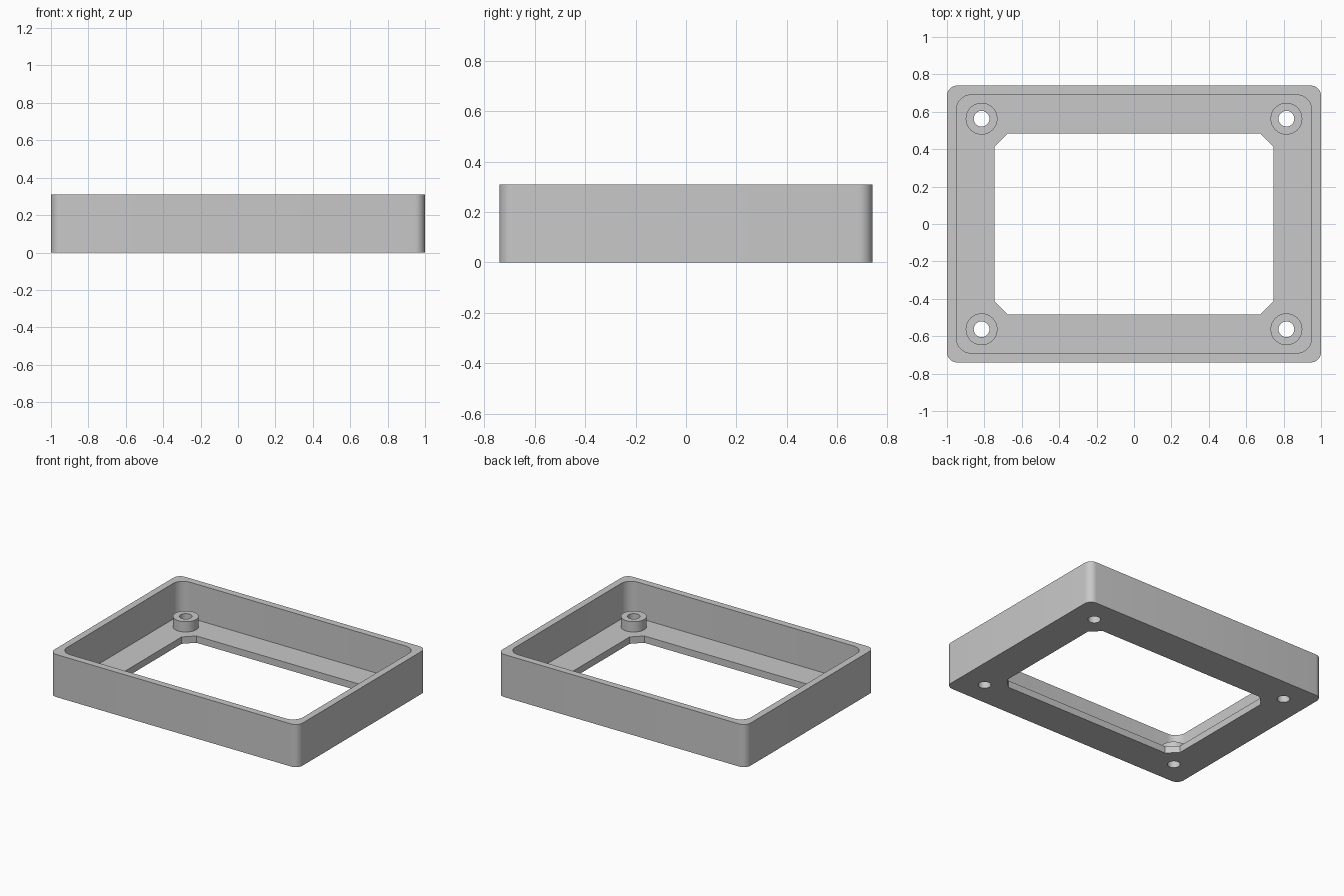
import bpy, bmesh
from math import cos, sin, pi, radians

if "Cube" in bpy.data.objects:
    bpy.data.objects.remove(bpy.data.objects["Cube"])

HEIGHT, FLOOR, BOSS_TOP = 0.31, 0.05, 0.125
SIGNS = [(1, 1), (-1, 1), (-1, -1), (1, -1)]
HOLES = [(sx * 0.815, sy * 0.563) for sx, sy in SIGNS]


def rounded_rect(hx, hy, r, steps=8):
    pts = []
    for k, (sx, sy) in enumerate(SIGNS):
        for i in range(steps + 1):
            a = (k + i / steps) * pi / 2
            pts.append((sx * (hx - r) + r * cos(a), sy * (hy - r) + r * sin(a)))
    return pts


def circle(centre, r, n=32):
    return [(centre[0] + r * cos(2 * pi * i / n),
             centre[1] + r * sin(2 * pi * i / n)) for i in range(n)]


bm = bmesh.new()


def loop(points, z):
    verts = [bm.verts.new((x, y, z)) for x, y in points]
    for a, b in zip(verts, verts[1:] + verts[:1]):
        bm.edges.new((a, b))
    return verts


def bridge(a, b):
    n = len(a)
    for i in range(n):
        j = (i + 1) % n
        bm.faces.new((a[i], a[j], b[j], b[i]))


def fill(*loops):
    # flat face bounded by the first loop, with the others as holes
    edges = [bm.edges.get((a, b)) for lp in loops
             for a, b in zip(lp, lp[1:] + lp[:1])]
    bmesh.ops.triangle_fill(bm, edges=edges, use_beauty=True)


# outer shell, rim and inner wall
outer, inner = rounded_rect(1, 0.74, 0.055), rounded_rect(0.95, 0.69, 0.08)
outer_low, outer_top = loop(outer, 0), loop(outer, HEIGHT)
inner_top, inner_low = loop(inner, HEIGHT), loop(inner, FLOOR)
bridge(outer_low, outer_top)
bridge(outer_top, inner_top)
bridge(inner_top, inner_low)

# floor opening with chamfered corners
opening = rounded_rect(0.745, 0.484, 0.07, steps=1)
open_low, open_top = loop(opening, 0), loop(opening, FLOOR)
bridge(open_low, open_top)

# screw standoffs with through holes
boss_feet, hole_feet = [], []
for c in HOLES:
    foot, top = loop(circle(c, 0.085), FLOOR), loop(circle(c, 0.085), BOSS_TOP)
    bore_top, bore_low = loop(circle(c, 0.042), BOSS_TOP), loop(circle(c, 0.042), 0)
    bridge(foot, top)
    bridge(top, bore_top)
    bridge(bore_top, bore_low)
    boss_feet.append(foot)
    hole_feet.append(bore_low)

# floor and underside
fill(inner_low, open_top, *boss_feet)
fill(outer_low, open_low, *hole_feet)
bmesh.ops.recalc_face_normals(bm, faces=bm.faces)

mesh = bpy.data.meshes.new("enclosure_frame")
bm.to_mesh(mesh)
bm.free()
frame = bpy.data.objects.new("enclosure_frame", mesh)
bpy.context.collection.objects.link(frame)

# plain grey plastic
grey = bpy.data.materials.new("light_grey")
grey.use_nodes = True
colour = (0.58, 0.58, 0.58, 1)
grey.diffuse_color = colour
grey.node_tree.nodes["Principled BSDF"].inputs["Base Color"].default_value = colour
mesh.materials.append(grey)

bpy.ops.object.select_all(action='DESELECT')
frame.select_set(True)
bpy.context.view_layer.objects.active = frame
bpy.ops.object.shade_smooth_by_angle(angle=radians(30))
